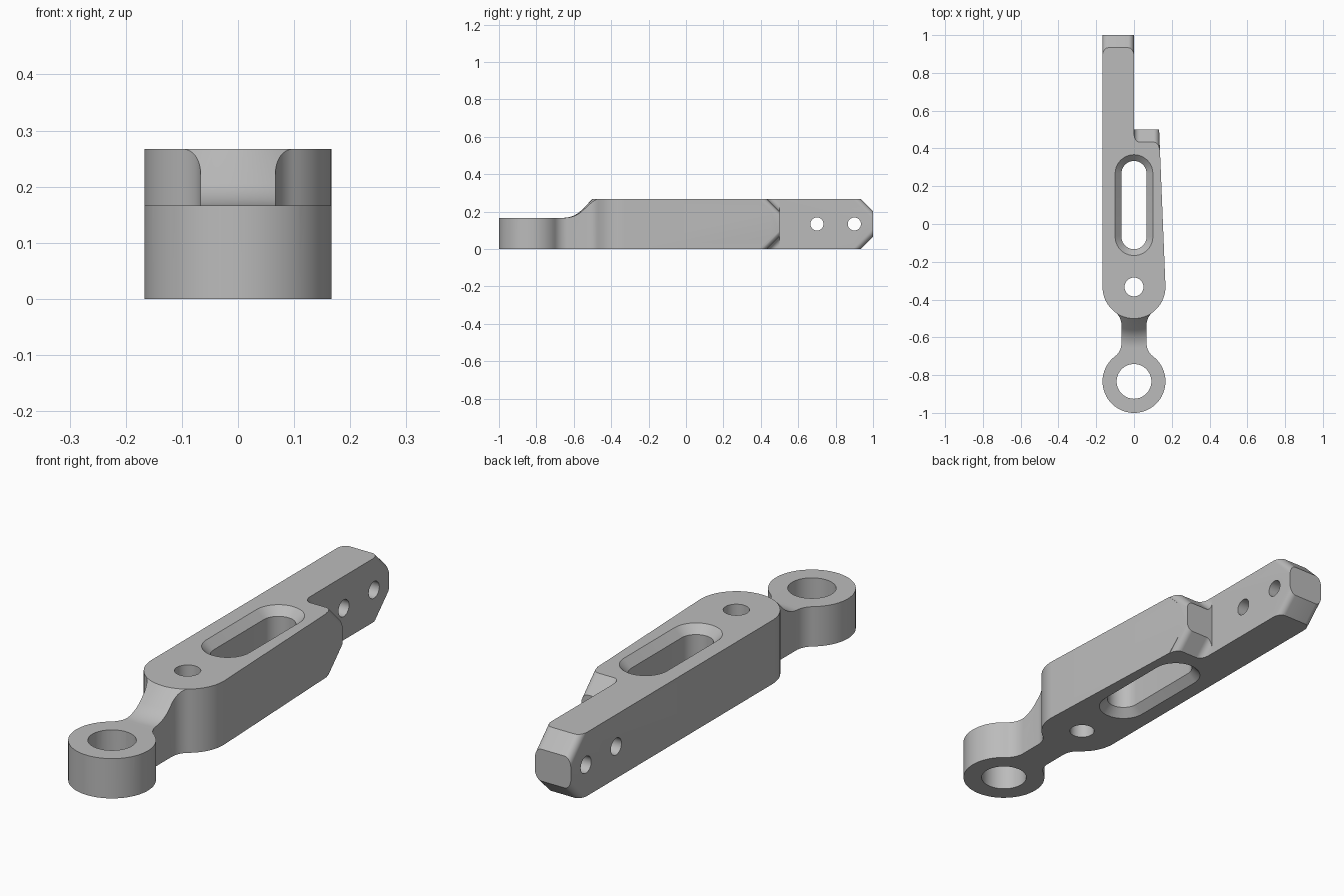
import bpy, bmesh, math
from mathutils import Vector

if "Cube" in bpy.data.objects:
    bpy.data.objects.remove(bpy.data.objects["Cube"])

U = 1 / 6            # base radius of the rounded ends
H = 0.267            # body height
A = math.degrees(math.atan2(4, 3))
X, Y, Z = Vector((1, 0, 0)), Vector((0, 1, 0)), Vector((0, 0, 1))

steel = bpy.data.materials.new("light_grey_metal")
steel.diffuse_color = (0.5, 0.5, 0.5, 1)
steel.use_nodes = True
steel.node_tree.nodes["Principled BSDF"].inputs["Base Color"].default_value = steel.diffuse_color


def arc(cx, cy, r, a0, a1, n):
    return [(cx + r * math.cos(math.radians(a0 + (a1 - a0) * i / n)),
             cy + r * math.sin(math.radians(a0 + (a1 - a0) * i / n))) for i in range(n + 1)]


def clean(pts):
    out = []
    for p in pts:
        if not out or math.dist(p, out[-1]) > 1e-5:
            out.append(p)
    if math.dist(out[0], out[-1]) < 1e-5:
        out.pop()
    return out


def loft(name, rings):
    """Closed solid through matching rings of points."""
    bm = bmesh.new()
    loops = [[bm.verts.new(p) for p in ring] for ring in rings]
    n = len(loops[0])
    for a, b in zip(loops, loops[1:]):
        for i in range(n):
            bm.faces.new((a[i], a[(i + 1) % n], b[(i + 1) % n], b[i]))
    bm.faces.new(loops[0][::-1])
    bm.faces.new(loops[-1])
    bmesh.ops.recalc_face_normals(bm, faces=bm.faces)
    me = bpy.data.meshes.new(name)
    bm.to_mesh(me)
    bm.free()
    me.materials.append(steel)
    ob = bpy.data.objects.new(name, me)
    bpy.context.collection.objects.link(ob)
    return ob


def prism(name, pts, o, u, v, w, t0, t1):
    pts = clean(pts)
    return loft(name, [[o + u * a + v * b + w * t for a, b in pts] for t in (t0, t1)])


def cut(target, cutter):
    cutter.hide_render = True
    mod = target.modifiers.new("cut", 'BOOLEAN')
    mod.operation, mod.solver, mod.object = 'DIFFERENCE', 'EXACT', cutter
    bpy.context.view_layer.objects.active = target
    bpy.ops.object.modifier_apply(modifier=mod.name)
    bpy.data.objects.remove(cutter, do_unlink=True)


# Plan outline: ring end, narrow neck, tapered body, stepped arm
f = U / 2
outline = (arc(0, -5 * U, U, 180 - A, 360 + A, 56)
           + arc(0.9 * U, -3.8 * U, f, 180 + A, 180, 10)
           + arc(0.9 * U, -3.2 * U, f, 180, 180 - A, 10)
           + arc(0, -2 * U, U, -A, 2, 14)
           + [(0.133, 0.5), (0, 0.5), (0, 1), (-U, 1)]
           + arc(0, -2 * U, U, 180, 180 + A, 14)
           + arc(-0.9 * U, -3.2 * U, f, A, 0, 10)
           + arc(-0.9 * U, -3.8 * U, f, 0, -A, 10))
body = prism("lever_body", outline, Vector(), X, Y, Z, 0, H)

# Curved ramp down to the lower ring, swept about the body's round end
ramp = [(0.147, 0.45), (0.147, 0.287)] + arc(0.322, 0.3, 0.1333, 225, 270, 12) + [(0.75, U), (0.75, 0.45)]
rings = []
for i in range(41):
    a = math.radians(-140 + 100 * i / 40)
    rings.append([Vector((r * math.cos(a), -2 * U + r * math.sin(a), z)) for r, z in ramp])
cut(body, loft("ramp_cutter", rings))

# Ring bore and pivot hole
for y, r in ((-5 * U, 0.092), (-2 * U, 0.05)):
    cut(body, prism("bore_cutter", arc(0, y, r, 0, 360, 48), Vector(), X, Y, Z, -0.1, 0.4))

# Long slot, chamfered on both faces
def slot(r, z):
    return [Vector((x, y, z)) for x, y in
            arc(0, 0.267, r, 0, 180, 20) + arc(0, -0.067, r, 180, 360, 20)]

c = 0.0333
cut(body, loft("slot_cutter", [slot(0.0667 + 2 * c, -c), slot(0.0667, c),
                               slot(0.0667, H - c), slot(0.0667 + 2 * c, H + c)]))

# Cross holes through the arm
for y in (0.7, 0.9):
    cut(body, prism("cross_hole_cutter", arc(y, H / 2, 0.035, 0, 360, 32),
                    Vector(), Y, Z, X, -0.3, 0.1))

# Chamfers with rounded corners on arm end and step end, top and bottom
r, e, top = 0.03, 0.03, 0.1
arm_cut = ([(-U - e, top), (-U - e, -r)] + arc(-U + r, -r, r, 180, 90, 8)
           + arc(-r, -r, r, 90, 0, 8) + [(e, -r), (e, top)])
step_cut = ([(0.0003, top)] + arc(r + 0.0003, r, r, 180, 270, 8)
            + arc(0.135 - r, -r, r, 90, 0, 8) + [(0.135 + e, -r), (0.135 + e, top)])
for pts, y in ((arm_cut, 1.0), (step_cut, 0.5)):
    for s in (1, -1):
        cut(body, prism("chamfer_cutter", pts, Vector((0, y, H / 2 + s * 0.0667)), X,
                        Vector((0, 1, s)).normalized(), Vector((0, 1, -s)).normalized(), -0.2, 0.2))

# Smooth curved walls, keep edges crisp
bpy.ops.object.select_all(action='DESELECT')
body.select_set(True)
bpy.context.view_layer.objects.active = body
bpy.ops.object.shade_smooth_by_angle(angle=math.radians(25))
